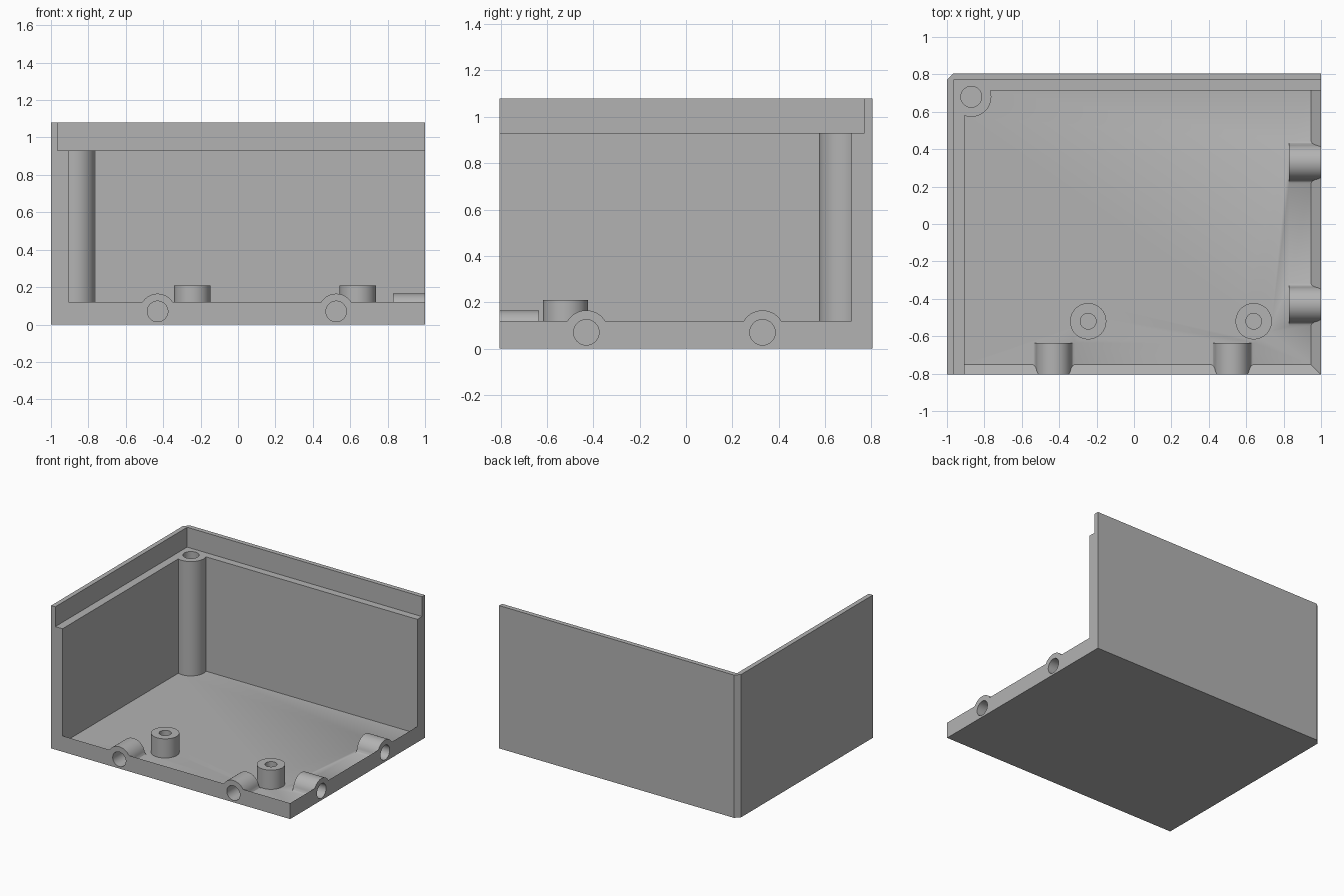
import bpy, bmesh, math
from mathutils import Matrix, Vector

cube = bpy.data.objects.get("Cube")
if cube:
    bpy.data.objects.remove(cube, do_unlink=True)

grey = bpy.data.materials.new("plain grey")
grey.use_nodes = True
colour = (0.45, 0.45, 0.45, 1)
grey.diffuse_color = colour
grey.node_tree.nodes["Principled BSDF"].inputs["Base Color"].default_value = colour

HX, HY, TOP = 1.0, 0.805, 1.08      # outer half sizes and height
LEDGE, RIM, FLOOR = 0.93, 0.12, 0.065
WX, WY = -0.905, 0.715              # inner wall faces


def loft(name, low, high, z0, z1, matrix=Matrix()):
    """Solid between two outlines with the same number of points."""
    bm = bmesh.new()
    a = [bm.verts.new((x, y, z0)) for x, y in low]
    b = [bm.verts.new((x, y, z1)) for x, y in high]
    bm.faces.new(a)
    bm.faces.new(b)
    for i in range(len(a)):
        j = (i + 1) % len(a)
        bm.faces.new((a[i], a[j], b[j], b[i]))
    bmesh.ops.recalc_face_normals(bm, faces=bm.faces)
    bm.transform(matrix)
    mesh = bpy.data.meshes.new(name)
    bm.to_mesh(mesh)
    bm.free()
    mesh.materials.append(grey)
    obj = bpy.data.objects.new(name, mesh)
    bpy.context.collection.objects.link(obj)
    return obj


def rect(x0, x1, y0, y1):
    return [(x0, y0), (x1, y0), (x1, y1), (x0, y1)]


def circle(r, x=0, y=0, n=48):
    return [(x + r * math.cos(math.tau * i / n), y + r * math.sin(math.tau * i / n))
            for i in range(n)]


def prism(name, outline, z0, z1, matrix=Matrix()):
    return loft(name, outline, outline, z0, z1, matrix)


def combine(target, tool, operation):
    """Apply a boolean and discard the tool."""
    mod = target.modifiers.new(operation.lower(), "BOOLEAN")
    mod.operation, mod.solver, mod.object = operation, "EXACT", tool
    bpy.ops.object.select_all(action="DESELECT")
    bpy.context.view_layer.objects.active = target
    target.select_set(True)
    bpy.ops.object.modifier_apply(modifier=mod.name)
    bpy.data.objects.remove(tool, do_unlink=True)


# Outer block with its chamfered back corner
c = 0.035
case = prism("enclosure_corner", [(-HX, -HY), (HX, -HY), (HX, HY), (-HX + c, HY), (-HX, HY - c)], 0, TOP)

# Lip recess, main cavity, and sunken floor with sloped open edges
combine(case, prism("lip_recess", rect(-0.965, 2, -2, 0.77), LEDGE, 2), "DIFFERENCE")
combine(case, prism("cavity", rect(WX, 2, -2, WY), RIM, 1.5), "DIFFERENCE")
slope = RIM - FLOOR
combine(case, loft("tray", rect(WX, HX - slope, -HY + slope, WY),
                   rect(WX, HX + slope, -HY - slope, WY), FLOOR, RIM + slope), "DIFFERENCE")

# Corner screw post
post = (-0.87, 0.68)
combine(case, prism("corner_post", circle(0.107, *post), 0.04, LEDGE), "UNION")
combine(case, prism("post_hole", circle(0.056, *post), 0.5, 1.2), "DIFFERENCE")

# Standing bosses on the floor
for x in (-0.245, 0.64):
    combine(case, prism("boss", circle(0.097, x, -0.52), 0.04, 0.21), "UNION")
    combine(case, prism("boss_hole", circle(0.042, x, -0.52), 0.09, 0.5), "DIFFERENCE")

# Side lugs: rounded top flaring into the floor, local y up, local z inwards
right_side = [(0.115, -0.035), (0.115, -0.005), (0.102, 0.002), (0.095, 0.014)]
arc = [(0.095 * math.cos(a), 0.095 * math.sin(a))
       for a in (math.radians(12 + 156 * i / 24) for i in range(25))]
lug_outline = right_side + arc + [(-x, y) for x, y in reversed(right_side)]


def lug(place, axis_in):
    inward = Vector(axis_in)
    up = Vector((0, 0, 1))
    m = Matrix((up.cross(inward), up, inward)).transposed().to_4x4()
    m = Matrix.Translation(place) @ m
    combine(case, prism("lug", lug_outline, 0, 0.17, m), "UNION")
    combine(case, prism("lug_hole", circle(0.055), -0.1, 0.145, m), "DIFFERENCE")


for x in (-0.43, 0.525):
    lug((x, -HY, 0.07), (0, 1, 0))
for y in (-0.43, 0.33):
    lug((HX, y, 0.07), (-1, 0, 0))

# Smooth the round parts, keep the edges crisp
bpy.ops.object.select_all(action="DESELECT")
case.select_set(True)
bpy.context.view_layer.objects.active = case
bpy.ops.object.shade_smooth_by_angle(angle=math.radians(30))
